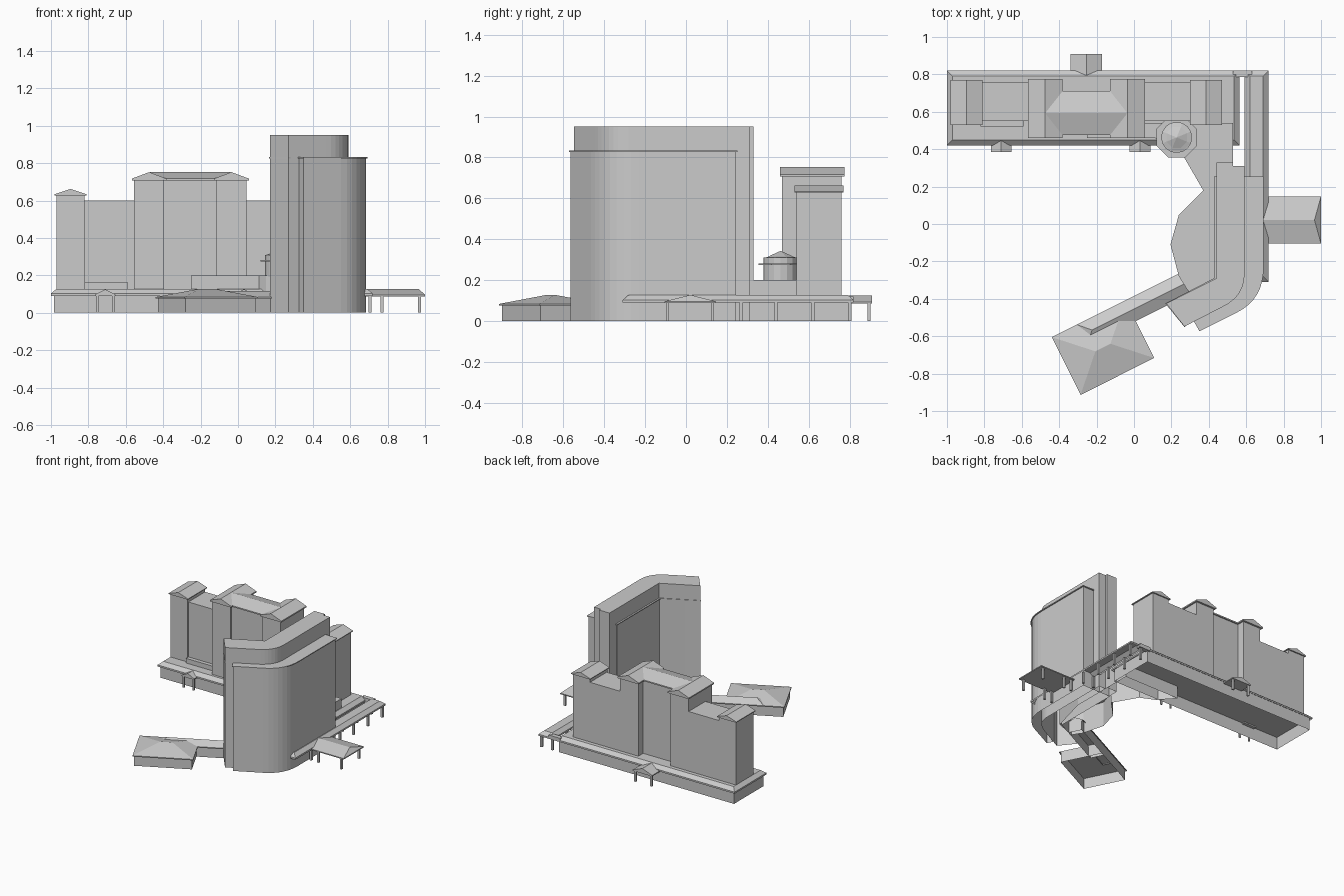
import bpy, math
from mathutils import Matrix

if "Cube" in bpy.data.objects:
    bpy.data.objects.remove(bpy.data.objects["Cube"])


def make(name, verts, faces, mat=None):
    me = bpy.data.meshes.new(name)
    me.from_pydata(verts, [], faces)
    if mat:
        me.transform(mat)
    ob = bpy.data.objects.new(name, me)
    bpy.context.collection.objects.link(ob)
    return ob


def prism(name, pts, z0, z1, bottom=True, mat=None):
    """Vertical extrusion of a plan outline (counter-clockwise)."""
    n = len(pts)
    v = [(x, y, z) for z in (z0, z1) for x, y in pts]
    f = [(i, (i + 1) % n, n + (i + 1) % n, n + i) for i in range(n)]
    f.append(tuple(range(n, 2 * n)))
    if bottom:
        f.append(tuple(reversed(range(n))))
    return make(name, v, f, mat)


def rect(x0, x1, y0, y1):
    return [(x0, y0), (x1, y0), (x1, y1), (x0, y1)]


def box(name, x0, x1, y0, y1, z0, z1, bottom=True, mat=None):
    return prism(name, rect(x0, x1, y0, y1), z0, z1, bottom, mat)


def roof(name, x0, x1, y0, y1, z0, z1, fascia=0.01, h0=0.0, h1=0.0, mat=None, base=False):
    """Ridge along x; h0/h1 pull the ridge ends in to make hips."""
    r, e, m = rect(x0, x1, y0, y1), z0 + fascia, (y0 + y1) / 2
    v = [(x, y, z) for z in (z0, e) for x, y in r] + [(x0 + h0, m, z1), (x1 - h1, m, z1)]
    f = [(i, (i + 1) % 4, 4 + (i + 1) % 4, 4 + i) for i in range(4)]
    f += [(4, 5, 9, 8), (6, 7, 8, 9), (5, 6, 9), (7, 4, 8)]
    if base:
        f.append((3, 2, 1, 0))
    return make(name, v, f, mat)


def turned(x, y, deg):
    return Matrix.Translation((x, y, 0)) @ Matrix.Rotation(math.radians(deg), 4, 'Z')


def roof_y(name, x0, x1, y0, y1, z0, z1, fascia=0.01, h0=0.0, h1=0.0):
    """Ridge along y, built by turning the x-ridge roof a quarter."""
    c, w, l = (x0 + x1) / 2, (x1 - x0) / 2, y1 - y0
    return roof(name, 0, l, -w, w, z0, z1, fascia, h0, h1, turned(c, y0, 90), True)


def sloped_slab(name, x0, x1, y0, y1, inset):
    """Low roof: short fascia then a sloping rim up to a flat top."""
    a, b = rect(x0, x1, y0, y1), rect(x0 + inset, x1 - inset, y0 + inset, y1 - inset)
    v = [(x, y, 0.09) for x, y in a] + [(x, y, 0.103) for x, y in a] + [(x, y, 0.128) for x, y in b]
    f = [(k + i, k + (i + 1) % 4, k + 4 + (i + 1) % 4, k + 4 + i) for k in (0, 4) for i in range(4)]
    return make(name, v, f + [(8, 9, 10, 11)])


def posts(name, spots, h=0.09, r=0.008):
    for i, (x, y) in enumerate(spots):
        box(f"{name}_{i}", x - r, x + r, y - r, y + r, 0, h)


def curve(a, c, b, n=8):
    return [tuple((1 - t) ** 2 * a[k] + 2 * t * (1 - t) * c[k] + t * t * b[k] for k in (0, 1))
            for t in (i / n for i in range(n + 1))]


def ring(cx, cy, r, n, off=0.0):
    return [(cx + r * math.cos(2 * math.pi * (i + off) / n),
             cy + r * math.sin(2 * math.pi * (i + off) / n)) for i in range(n)]


# Podium under the long block, open below
box("podium_walls", -0.985, 0.55, 0.435, 0.805, 0, 0.1, False)
sloped_slab("podium_roof", -1.0, 0.565, 0.42, 0.82, 0.03)

# East arcade with posts, linked to the podium at the back
sloped_slab("arcade_roof", 0.59, 0.72, -0.31, 0.82, 0.03)
box("arcade_link", 0.53, 0.63, 0.785, 0.82, 0.09, 0.12)
posts("arcade_post", [(x, y) for x in (0.61, 0.705) for y in (0.27, 0.44, 0.62, 0.8)])

# Long block: end pavilions, recessed wings, central pavilions
for side, x0 in (("left", -0.97), ("right", 0.31)):
    box(side + "_end_wall", x0, x0 + 0.15, 0.54, 0.76, 0.12, 0.635)
    roof_y(side + "_end_roof", x0 - 0.01, x0 + 0.16, 0.53, 0.77, 0.628, 0.662, 0.006)
for side, x0, x1 in (("left", -0.82, -0.55), ("right", 0.04, 0.31)):
    box(side + "_wing", x0, x1, 0.55, 0.76, 0.12, 0.6)
for side, x0 in (("left", -0.555), ("right", -0.115)):
    box(side + "_central_wall", x0, x0 + 0.16, 0.47, 0.76, 0.12, 0.715)
    roof_y(side + "_central_roof", x0 - 0.013, x0 + 0.173, 0.46, 0.775, 0.707, 0.752)
box("central_wall", -0.395, -0.115, 0.485, 0.70, 0.12, 0.715)
roof("central_roof", -0.47, -0.04, 0.475, 0.71, 0.707, 0.752, base=True)
box("left_bay", -0.82, -0.59, 0.52, 0.56, 0.12, 0.165)

# Lobby linking the long block with the tower
box("lobby_front", -0.25, 0.16, 0.46, 0.54, 0.12, 0.2)
lobby = [(0.53, 0.54), (0.04, 0.54), (0.15, 0.42), (0.26, 0.37), (0.37, 0.18), (0.24, 0.05),
         (0.195, -0.11), (0.24, -0.28), (0.29, -0.36), (0.45, -0.30), (0.53, 0.0)]
prism("lobby", lobby, 0, 0.2, False)

# Round turret at the lobby corner
prism("turret", ring(0.228, 0.463, 0.083, 16), 0.19, 0.31)
prism("turret_canopy", ring(0.228, 0.463, 0.117, 8, 0.5), 0.274, 0.281)
for part, r1, r2, z0, z1 in (("roof", 0.083, 0.055, 0.31, 0.318), ("cap", 0.06, 0.003, 0.318, 0.342)):
    bpy.ops.mesh.primitive_cone_add(vertices=8, radius1=r1, radius2=r2, depth=z1 - z0,
                                    location=(0.228, 0.463, (z0 + z1) / 2),
                                    rotation=(0, 0, math.pi / 8))
    bpy.context.object.name = "turret_" + part

# Bent tower: outer slab, ledge and taller inner slab
def outer(d):
    return ([(0.435 - d, 0.245 + d), (0.685 + d, 0.245 + d)]
            + curve((0.685 + d, -0.23), (0.685 + d, -0.395 - d), (0.55, -0.465 - d))
            + [(0.35, -0.565 - d), (0.325 - d, -0.515), (0.27, -0.543 - d),
               (0.175 - d, -0.425), (0.435 - d, -0.29)])

prism("tower_outer", outer(0), 0, 0.828, False)
prism("tower_ledge", outer(0.008), 0.826, 0.833)
inner = ([(0.44, 0.33), (0.44, -0.29), (0.172, -0.425), (0.27, -0.548)]
         + curve((0.47, -0.445), (0.585, -0.39), (0.59, -0.28))
         + [(0.59, 0.31), (0.53, 0.31), (0.53, 0.33)])
prism("tower_inner", inner, 0, 0.95, False)

# Small gabled canopies along the podium, front and back
for i, x in enumerate((-0.71, 0.032)):
    roof_y(f"front_canopy_{i}", x - 0.055, x + 0.055, 0.385, 0.46, 0.09, 0.125, 0.008)
    posts(f"front_canopy_{i}_post", [(x - 0.043, 0.397), (x + 0.043, 0.397)], 0.095, 0.006)
roof_y("back_canopy", -0.34, -0.17, 0.78, 0.91, 0.085, 0.125, 0.008)
posts("back_canopy_post", [(-0.325, 0.895), (-0.185, 0.895)])

# East entrance canopy
roof("east_canopy", 0.68, 1.0, -0.105, 0.147, 0.088, 0.128, 0.008, 0, 0.035, base=True)
posts("east_canopy_post", [(x, y) for x in (0.705, 0.77, 0.97) for y in (-0.09, 0.13)])

# Angled front pavilion and its covered corridor
m = turned(-0.44, -0.605, 26.6)
box("pavilion_walls", 0.01, 0.43, -0.335, -0.01, 0, 0.085, False, m)
roof("pavilion_roof", 0, 0.44, -0.345, 0, 0.076, 0.128, 0.008, 0.175, 0.175, m)
box("corridor_walls", 0.40, 0.80, -0.115, -0.01, 0, 0.085, False, m)
roof("corridor_roof", 0.15, 0.80, -0.125, 0, 0.076, 0.115, 0.008, 0.06, 0, m)
